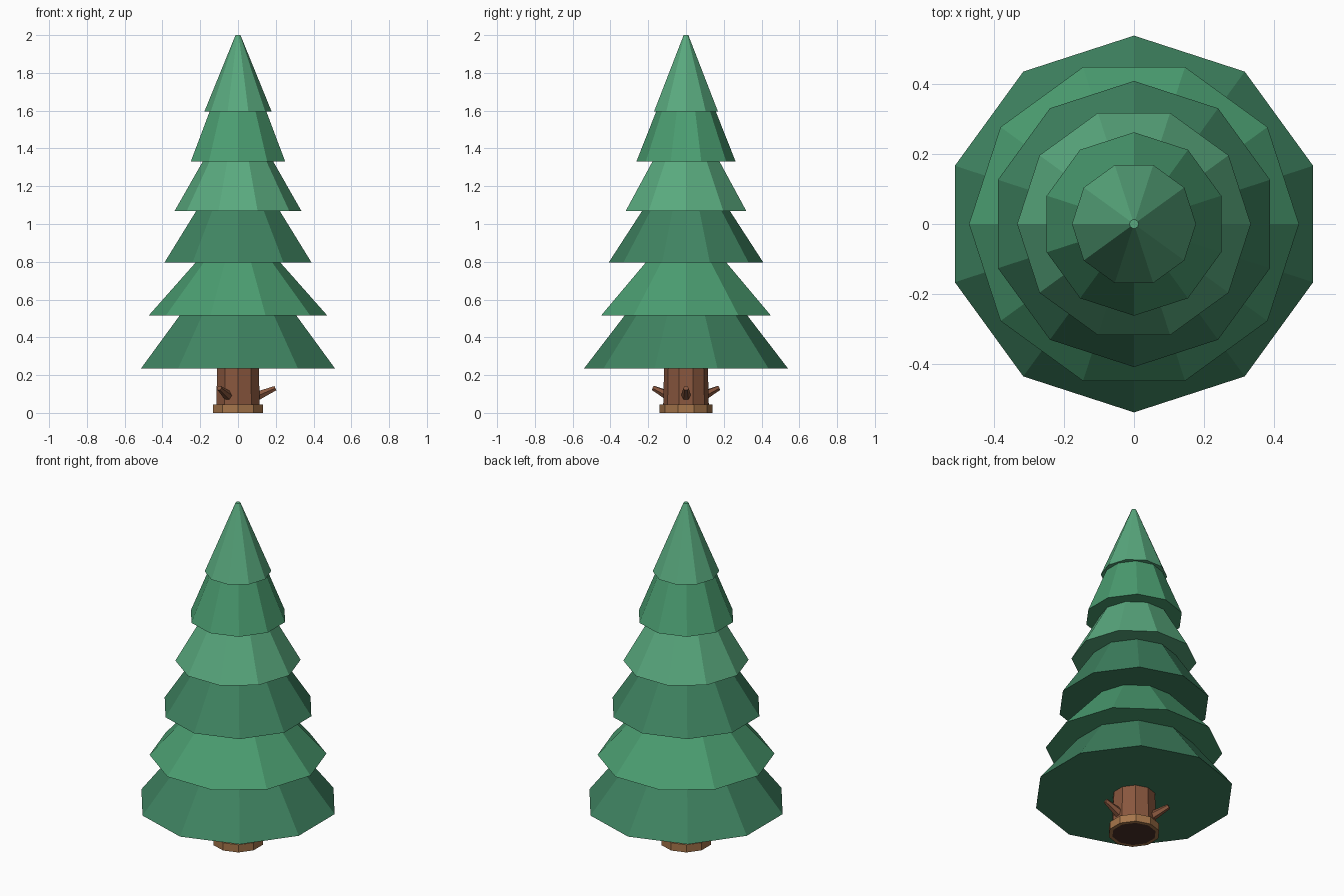
import bpy, bmesh
from math import cos, sin, pi, radians
from mathutils import Vector, Matrix

if "Cube" in bpy.data.objects:
    bpy.data.objects.remove(bpy.data.objects["Cube"])


def material(name, rgb):
    m = bpy.data.materials.new(name)
    m.diffuse_color = (*rgb, 1)
    m.use_nodes = True
    m.node_tree.nodes["Principled BSDF"].inputs["Base Color"].default_value = m.diffuse_color
    return m


dark = material("dark_needles", (0.05, 0.23, 0.12))
mid = material("mid_needles", (0.07, 0.34, 0.165))
light = material("light_needles", (0.10, 0.40, 0.21))
bark = material("bark", (0.25, 0.095, 0.048))
wood = material("wood", (0.38, 0.18, 0.07))
heart = material("dark_wood", (0.07, 0.03, 0.02))


def frustum(name, sides, r0, r1, z0, z1, start, mat, matrix=None):
    """Flat-sided capped frustum with its first corner at angle start."""
    bm = bmesh.new()
    rings = []
    for r, z in ((r0, z0), (r1, z1)):
        rings.append([bm.verts.new((r * cos(start + 2 * pi * i / sides),
                                    r * sin(start + 2 * pi * i / sides), z))
                      for i in range(sides)])
    lo, hi = rings
    for i in range(sides):
        j = (i + 1) % sides
        bm.faces.new((lo[i], lo[j], hi[j], hi[i]))
    bm.faces.new(lo[::-1])
    bm.faces.new(hi)
    if matrix:
        bm.transform(matrix)
    me = bpy.data.meshes.new(name)
    bm.to_mesh(me)
    bm.free()
    me.materials.append(mat)
    ob = bpy.data.objects.new(name, me)
    bpy.context.collection.objects.link(ob)
    return ob


# Foliage tiers: bottom z, bottom radius, z and radius where the next tier covers it
tiers = [
    (0.235, 0.54, 0.515, 0.325, dark),
    (0.515, 0.473, 0.795, 0.225, mid),
    (0.795, 0.41, 1.07, 0.232, dark),
    (1.07, 0.335, 1.33, 0.187, light),
    (1.33, 0.263, 1.595, 0.158, mid),
    (1.595, 0.178, 2.0, 0.013, light),
]
for i, (z0, r0, z1, r1, mat) in enumerate(tiers):
    if i < 5:  # run the slope on a little, inside the tier above
        r1 += (r1 - r0) / (z1 - z0) * 0.04
        z1 += 0.04
    frustum(f"foliage_tier_{i + 1}", 10, r0, r1, z0, z1,
            pi / 2 if i % 2 == 0 else 0, mat)

# Trunk
frustum("trunk", 10, 0.121, 0.115, 0.03, 0.28, pi / 2, bark)

# Base ring with a darker underside
base = frustum("trunk_base", 10, 0.139, 0.139, 0, 0.045, pi / 2, wood)
base.data.materials.append(heart)
bm = bmesh.new()
bm.from_mesh(base.data)
bm.normal_update()
bottom = min(bm.faces, key=lambda f: f.normal.z)
bmesh.ops.inset_region(bm, faces=[bottom], thickness=0.02)
bottom.material_index = 1
bm.to_mesh(base.data)
bm.free()

# Three branch stubs around the trunk
for k in range(3):
    start, tip = Vector((0.08, 0, 0.08)), Vector((0.198, 0, 0.131))
    d = tip - start
    mat4 = (Matrix.Rotation(radians(120 * k), 4, 'Z') @ Matrix.Translation(start)
            @ d.to_track_quat('Z', 'Y').to_matrix().to_4x4())
    frustum(f"branch_stub_{k + 1}", 6, 0.03, 0.014, 0, d.length, 0, bark, mat4)
